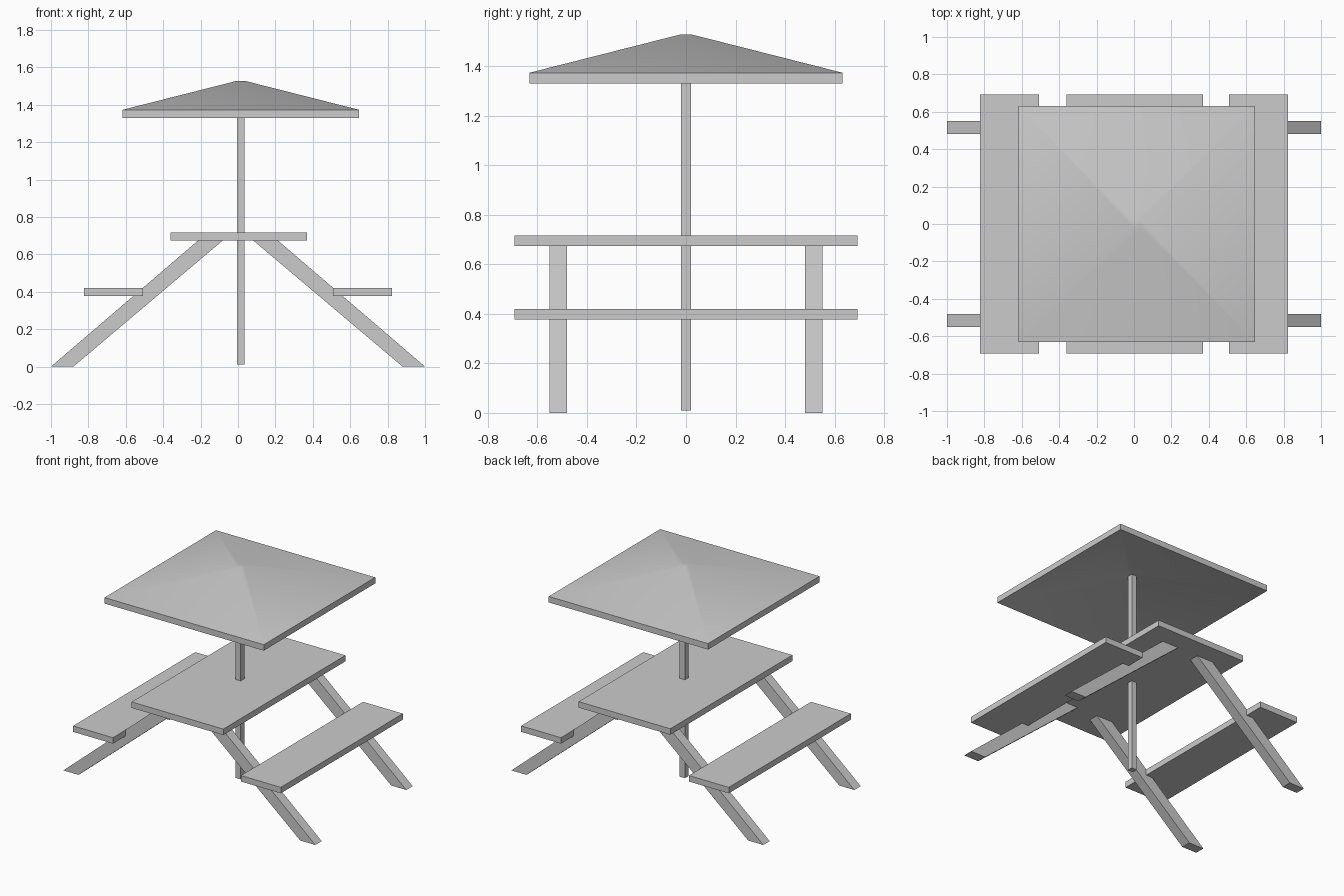
import bpy, bmesh

if "Cube" in bpy.data.objects:
    bpy.data.objects.remove(bpy.data.objects["Cube"])


def make_object(name, verts, faces):
    mesh = bpy.data.meshes.new(name)
    mesh.from_pydata(verts, [], faces)
    bm = bmesh.new()
    bm.from_mesh(mesh)
    bmesh.ops.recalc_face_normals(bm, faces=bm.faces)
    bm.to_mesh(mesh)
    bm.free()
    obj = bpy.data.objects.new(name, mesh)
    bpy.context.collection.objects.link(obj)
    return obj


def extrude_y(name, profile, y0, y1):
    """Extrude an XZ profile between two y positions."""
    n = len(profile)
    verts = [(x, y, z) for y in (y0, y1) for x, z in profile]
    faces = [tuple(range(n)), tuple(range(n, 2 * n))]
    faces += [(i, (i + 1) % n, n + (i + 1) % n, n + i) for i in range(n)]
    return make_object(name, verts, faces)


def box(name, x0, x1, y0, y1, z0, z1):
    return extrude_y(name, [(x0, z0), (x1, z0), (x1, z1), (x0, z1)], y0, y1)


# Table top
box("table_top", -0.36, 0.368, -0.692, 0.692, 0.673, 0.716)

# Benches and slanted legs, mirrored left and right
for side, sx in (("left", -1), ("right", 1)):
    xs = sorted((sx * 0.508, sx * 0.824))
    box(f"{side}_bench", *xs, -0.692, 0.692, 0.377, 0.42)
    profile = [(sx * x, z) for x, z in
               ((0.88, 0), (1.0, 0), (0.215, 0.673), (0.083, 0.673))]
    for end, sy in (("front", -1), ("back", 1)):
        ys = sorted((sy * 0.48, sy * 0.552))
        extrude_y(f"{end}_{side}_leg", profile, *ys)

# Centre pole, reaching the inside of the canopy
CX = 0.015
box("pole", CX - 0.021, CX + 0.021, -0.021, 0.021, 0.01, 1.49)

# Canopy: hollow shallow pyramid with a small flat peak
rings = [(0.021, 1.485), (0.632, 1.33), (0.632, 1.373), (0.021, 1.528)]
verts = [(CX + sx * h, sy * h, z) for h, z in rings
         for sx, sy in ((-1, -1), (1, -1), (1, 1), (-1, 1))]
faces = [(0, 1, 2, 3), (12, 13, 14, 15)]
faces += [(4 * r + i, 4 * r + (i + 1) % 4, 4 * r + 4 + (i + 1) % 4, 4 * r + 4 + i)
          for r in range(3) for i in range(4)]
canopy = make_object("canopy", verts, faces)
bpy.context.view_layer.objects.active = canopy
canopy.select_set(True)
bpy.ops.object.shade_smooth_by_angle()
